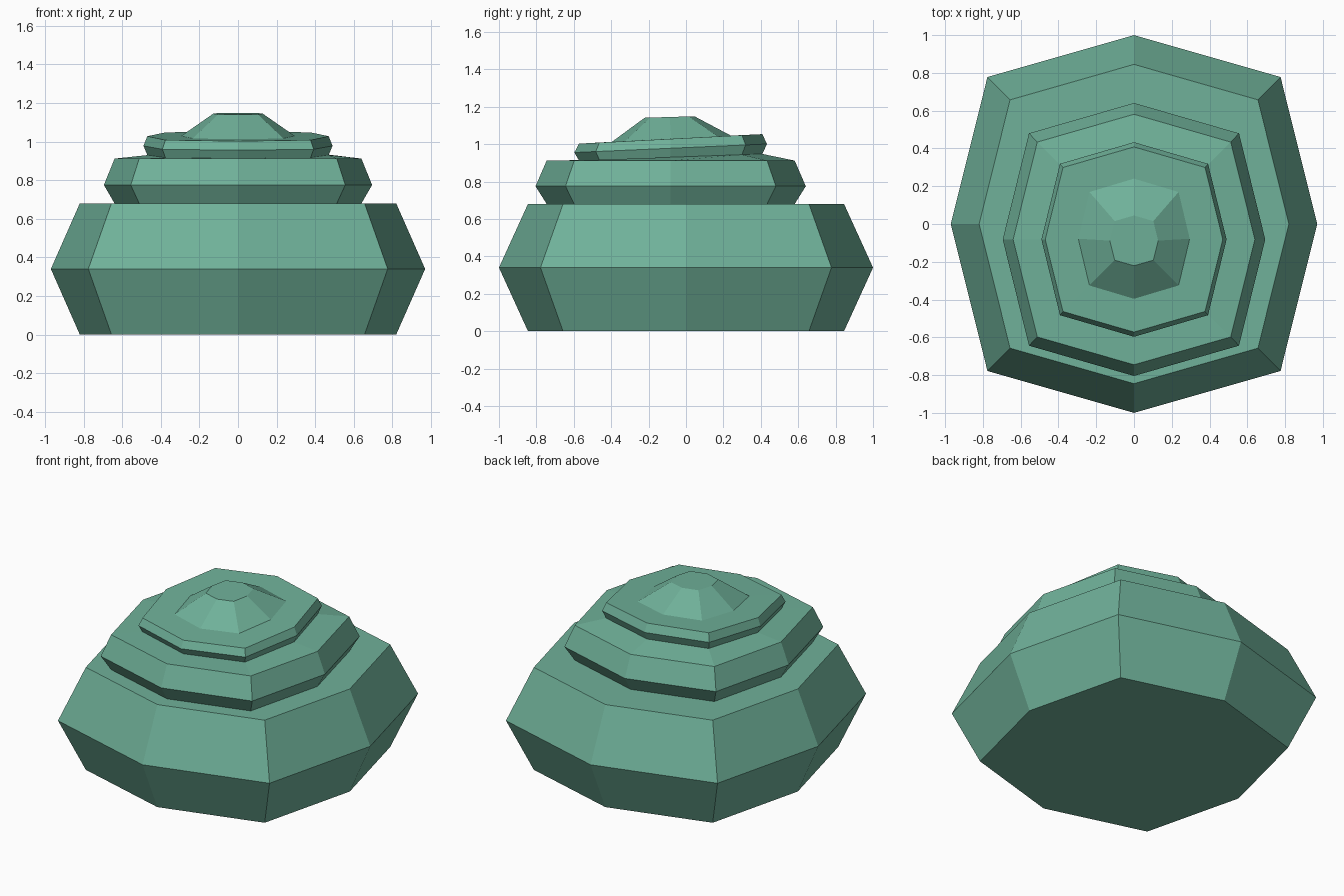
import bpy
import bmesh
from mathutils import Vector

default = bpy.data.objects.get("Cube")
if default:
    bpy.data.objects.remove(default, do_unlink=True)

# One flat colour for every tier
green = bpy.data.materials.new("muted_green")
green.use_nodes = True
colour = (0.16, 0.44, 0.32, 1)
green.diffuse_color = colour
green.node_tree.nodes["Principled BSDF"].inputs["Base Color"].default_value = colour

# Eight-sided outline with its corners pushed outwards, counter-clockwise
OUTLINE = [(1, 0), (0.8, 0.778), (0, 1), (-0.8, 0.778),
           (-1, 0), (-0.8, -0.778), (0, -1), (0.8, -0.778)]


def tier(name, rings, bottom=False, top=False):
    """Bridge rings of (centre y, height, half width, half depth, tilt)."""
    bm = bmesh.new()
    loops = [[bm.verts.new(Vector((x * rx, cy + y * ry, z + tilt * y * ry)))
              for x, y in OUTLINE] for cy, z, rx, ry, tilt in rings]
    count = len(OUTLINE)
    for low, high in zip(loops, loops[1:]):
        for i in range(count):
            j = (i + 1) % count
            bm.faces.new((low[i], low[j], high[j], high[i]))
    if bottom:
        bm.faces.new(loops[0][::-1])
    if top:
        bm.faces.new(loops[-1])
    mesh = bpy.data.meshes.new(name)
    bm.to_mesh(mesh)
    bm.free()
    mesh.materials.append(green)
    bpy.context.collection.objects.link(bpy.data.objects.new(name, mesh))


# Rings where one tier meets the next
base_top = (0, 0.68, 0.82, 0.845, 0)
middle_top = (-0.082, 0.912, 0.64, 0.663, 0)
upper_top = (-0.082, 1.028, 0.47, 0.49, 0.052)

# Wide base block
tier("base_tier", [(0, 0, 0.82, 0.845, 0), (0, 0.34, 0.97, 1, 0), base_top],
     bottom=True)

# Middle tier, set slightly forward
tier("middle_tier", [base_top, (-0.082, 0.68, 0.64, 0.663, 0),
                     (-0.082, 0.775, 0.695, 0.7225, 0), middle_top])

# Thin upper tier, tilted up at the back
tier("upper_tier", [middle_top, (-0.082, 0.93, 0.47, 0.49, 0.036),
                    (-0.082, 0.978, 0.49, 0.515, 0.044), upper_top])

# Shallow faceted crown
tier("crown", [upper_top, (-0.078, 1.029, 0.295, 0.318, 0.052),
               (-0.088, 1.145, 0.128, 0.133, 0.03)], top=True)
